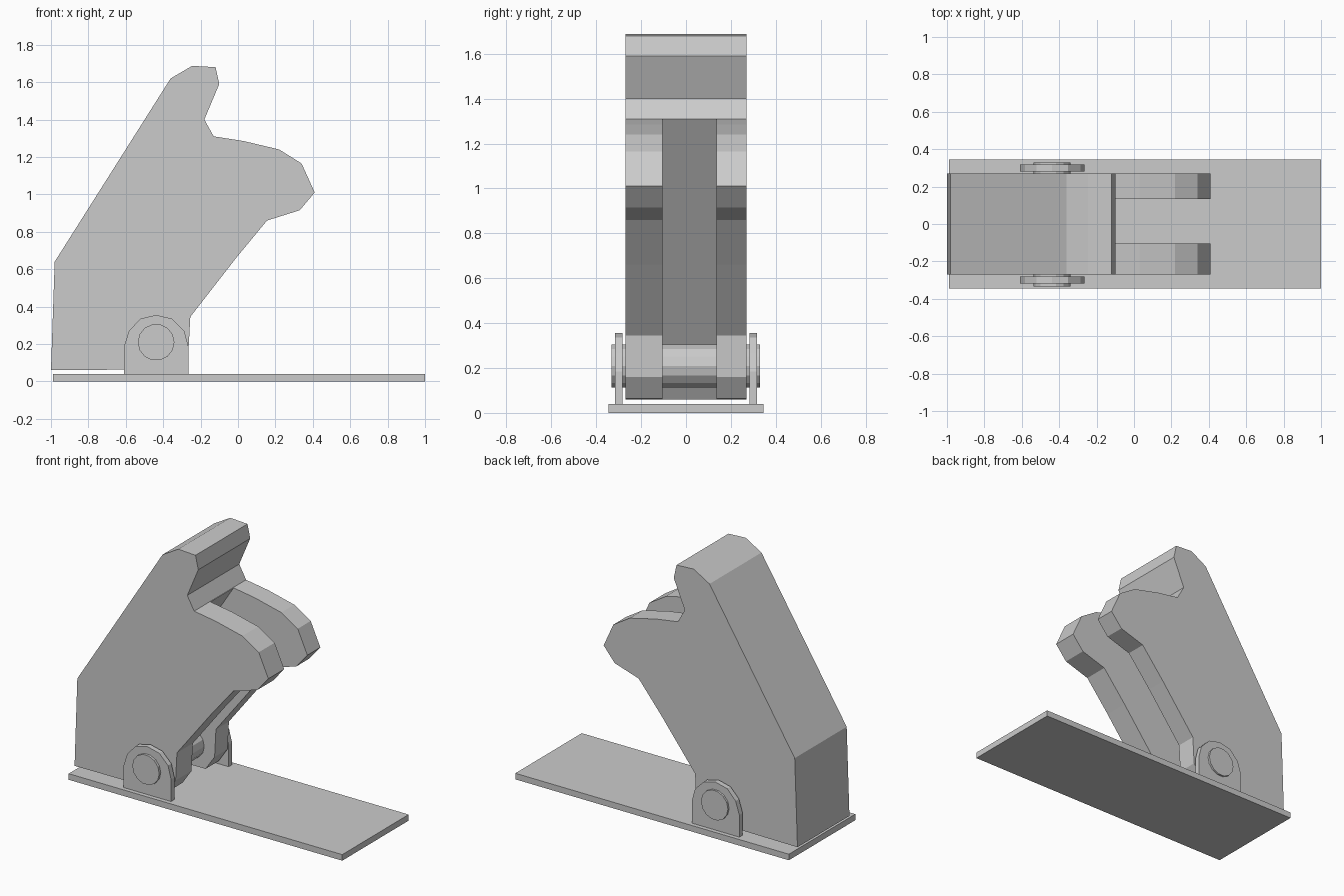
import bpy, bmesh, math

if "Cube" in bpy.data.objects:
    bpy.data.objects.remove(bpy.data.objects["Cube"])


def slab(name, profile, y0, y1):
    """Extrude an (x, z) outline between two y positions."""
    bm = bmesh.new()
    face = bm.faces.new([bm.verts.new((x, y0, z)) for x, z in profile])
    ext = bmesh.ops.extrude_face_region(bm, geom=[face])
    moved = [v for v in ext["geom"] if isinstance(v, bmesh.types.BMVert)]
    bmesh.ops.translate(bm, verts=moved, vec=(0, y1 - y0, 0))
    bmesh.ops.recalc_face_normals(bm, faces=bm.faces)
    mesh = bpy.data.meshes.new(name)
    bm.to_mesh(mesh)
    bm.free()
    obj = bpy.data.objects.new(name, mesh)
    bpy.context.collection.objects.link(obj)
    return obj


# Flat base plate
slab("base_plate", [(-0.99, 0), (1, 0), (1, 0.04), (-0.99, 0.04)], -0.345, 0.345)

# Clamp body with open mouth
body = slab("clamp_body", [
    (-1, 0.06), (-0.98, 0.64), (-0.36, 1.62), (-0.245, 1.687), (-0.12, 1.68),
    (-0.10, 1.59), (-0.18, 1.40), (-0.13, 1.31), (0.03, 1.285), (0.22, 1.24),
    (0.34, 1.165), (0.41, 1.01), (0.33, 0.915), (0.155, 0.86), (-0.01, 0.66),
    (-0.255, 0.345), (-0.265, 0.16), (-0.33, 0.065)], -0.27, 0.27)

# Central slot that splits the lower jaw and legs, leaving the sloping back wall
cutter = slab("slot_cutter", [(-0.955, 0.01), (-0.045, 1.437), (0.6, 1.437), (0.6, 0.01)],
              -0.105, 0.135)
cutter.hide_render = True
cut = body.modifiers.new("slot", 'BOOLEAN')
cut.operation = 'DIFFERENCE'
cut.solver = 'EXACT'
cut.object = cutter
bpy.context.view_layer.objects.active = body
bpy.ops.object.modifier_apply(modifier=cut.name)
bpy.data.objects.remove(cutter)

# Hinge brackets with rounded tops
bracket = [(-0.61, 0.04), (-0.61, 0.185), (-0.583, 0.27), (-0.522, 0.335), (-0.438, 0.355),
           (-0.352, 0.335), (-0.287, 0.27), (-0.265, 0.185), (-0.265, 0.04)]
for name, side in (("bracket_front", -1), ("bracket_back", 1)):
    slab(name, bracket, side * 0.282, side * 0.317)

# Hinge pin through brackets and legs
n = 14
pin = [(-0.438 + 0.098 * math.cos(2 * math.pi * i / n),
        0.209 + 0.098 * math.sin(2 * math.pi * i / n)) for i in range(n)]
slab("hinge_pin", pin, -0.333, 0.33)
